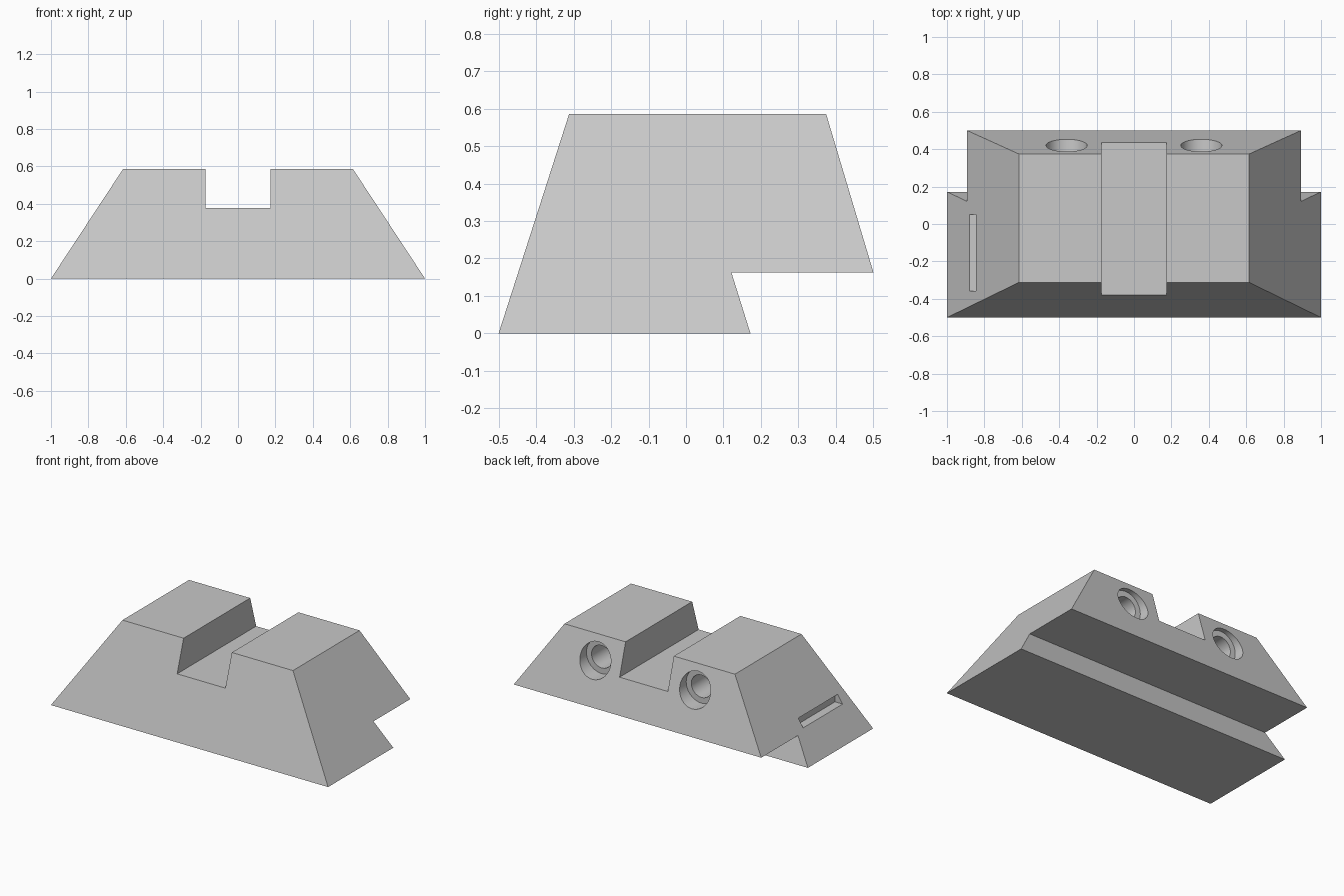
import bpy
import bmesh
import math

cube = bpy.data.objects.get("Cube")
if cube:
    bpy.data.objects.remove(cube, do_unlink=True)

HEIGHT = 0.585
TOP_HALF = 0.615

grey = bpy.data.materials.new("light_grey")
grey.use_nodes = True
colour = (0.58, 0.58, 0.58, 1.0)
grey.diffuse_color = colour
grey.node_tree.nodes["Principled BSDF"].inputs["Base Color"].default_value = colour


def add_object(name, bm):
    bmesh.ops.recalc_face_normals(bm, faces=bm.faces)
    mesh = bpy.data.meshes.new(name)
    bm.to_mesh(mesh)
    bm.free()
    mesh.materials.append(grey)
    obj = bpy.data.objects.new(name, mesh)
    bpy.context.collection.objects.link(obj)
    return obj


def box(name, low, high):
    bm = bmesh.new()
    bmesh.ops.create_cube(bm, size=1)
    for v in bm.verts:
        v.co = [high[i] if v.co[i] > 0 else low[i] for i in range(3)]
    return add_object(name, bm)


def bore(name, x, z, profile):
    """Stepped round cutter along y, from (radius, y) pairs."""
    bm = bmesh.new()
    sides = 48
    rings = []
    for radius, y in profile:
        ring = []
        for i in range(sides):
            a = math.tau * i / sides
            ring.append(bm.verts.new((x + radius * math.cos(a), y, z + radius * math.sin(a))))
        rings.append(ring)
    for a, b in zip(rings, rings[1:]):
        for i in range(sides):
            j = (i + 1) % sides
            bm.faces.new((a[i], a[j], b[j], b[i]))
    bm.faces.new(rings[0])
    bm.faces.new(rings[-1])
    return add_object(name, bm)


# Body: side profile with a rear undercut, stretched between two sloping ends
profile = [(-0.5, 0), (0.172, 0), (0.121, 0.163),
           (0.5, 0.163), (0.374, HEIGHT), (-0.312, HEIGHT)]
bm = bmesh.new()
ends = []
for side in (-1, 1):
    ends.append([bm.verts.new((side * (1 - (1 - TOP_HALF) * z / HEIGHT), y, z))
                 for y, z in profile])
    bm.faces.new(ends[-1])
for i in range(len(profile)):
    j = (i + 1) % len(profile)
    bm.faces.new((ends[0][i], ends[0][j], ends[1][j], ends[1][i]))
body = add_object("block_body", bm)

# Cutters: top channel, end slot and two counterbored rear holes
cutters = [
    box("channel_cutter", (-0.174, -1, 0.378), (0.174, 1, 1)),
    box("slot_cutter", (-1.2, -0.357, 0.182), (-0.825, 0.05, 0.236)),
]
for side, label in ((1, "left"), (-1, "right")):
    cutters.append(bore(label + "_hole_cutter", side * 0.36, 0.431,
                        [(0.11, 0.7), (0.11, 0.355), (0.073, 0.355), (0.073, 0.15)]))

bpy.context.view_layer.objects.active = body
for cutter in cutters:
    cutter.hide_render = True
    mod = body.modifiers.new(cutter.name, 'BOOLEAN')
    mod.operation = 'DIFFERENCE'
    mod.solver = 'EXACT'
    mod.object = cutter
    bpy.ops.object.modifier_apply(modifier=mod.name)
    bpy.data.objects.remove(cutter, do_unlink=True)

# Smooth bores, crisp block edges
bpy.ops.object.select_all(action='DESELECT')
body.select_set(True)
bpy.ops.object.shade_smooth_by_angle(angle=math.radians(15))
